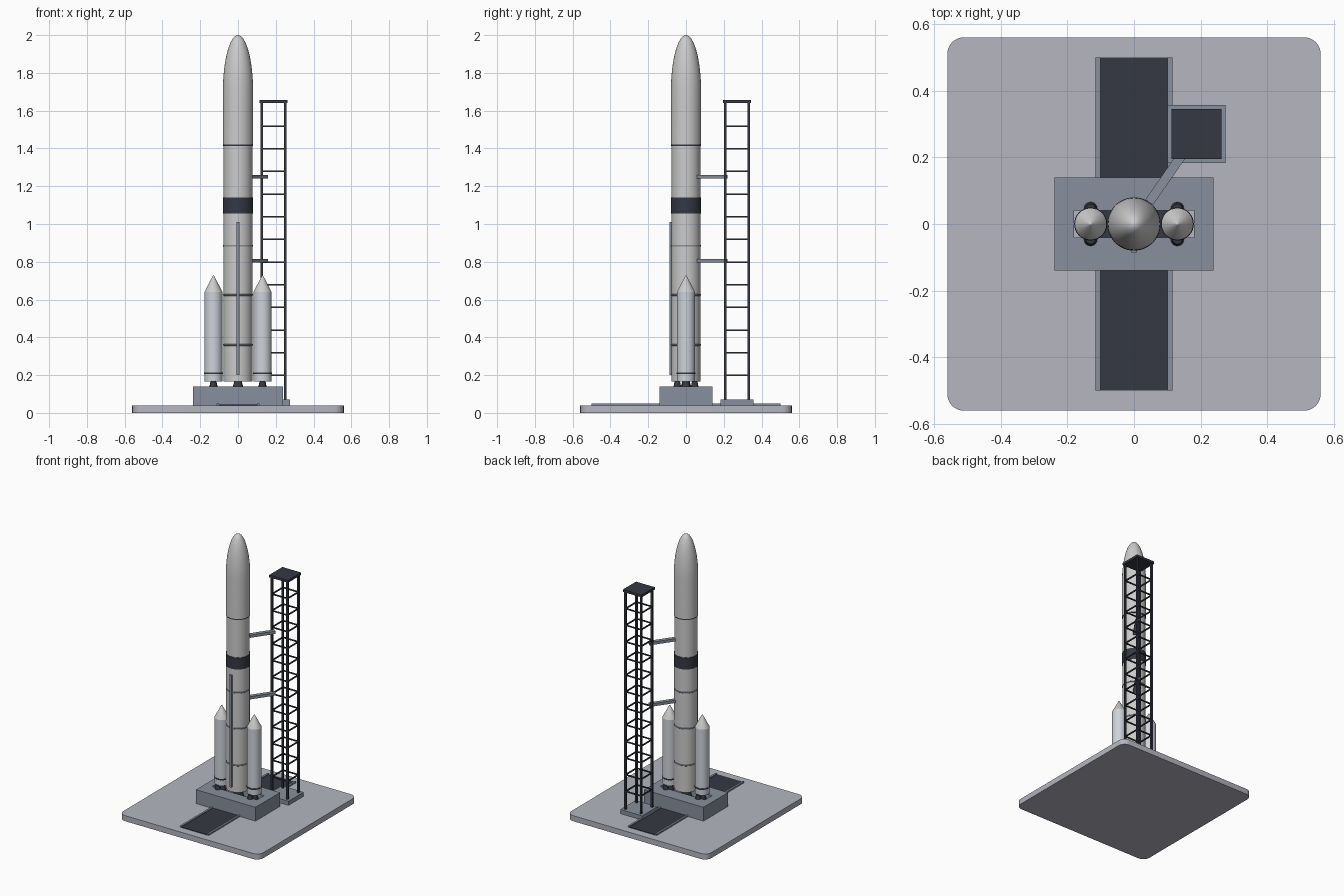
import bpy, bmesh, math
from mathutils import Vector

if "Cube" in bpy.data.objects:
    bpy.data.objects.remove(bpy.data.objects["Cube"])


def material(name, r, g, b):
    m = bpy.data.materials.new(name)
    m.diffuse_color = (r, g, b, 1)
    m.use_nodes = True
    m.node_tree.nodes["Principled BSDF"].inputs["Base Color"].default_value = m.diffuse_color
    return m


DARK = material("dark_steel", 0.035, 0.04, 0.055)
STEEL = material("blue_steel", 0.25, 0.28, 0.34)
CONCRETE = material("concrete", 0.46, 0.47, 0.53)
WHITE = material("white_paint", 0.8, 0.8, 0.79)
BOOST = material("booster_paint", 0.62, 0.65, 0.71)


def finish(bm, name, mat, smooth=False):
    bmesh.ops.recalc_face_normals(bm, faces=bm.faces)
    me = bpy.data.meshes.new(name)
    bm.to_mesh(me)
    bm.free()
    me.materials.append(mat)
    ob = bpy.data.objects.new(name, me)
    bpy.context.collection.objects.link(ob)
    if smooth:
        bpy.ops.object.select_all(action='DESELECT')
        ob.select_set(True)
        bpy.context.view_layer.objects.active = ob
        bpy.ops.object.shade_smooth_by_angle(angle=math.radians(35))
    return ob


def add_box(bm, x0, x1, y0, y1, z0, z1):
    vs = bmesh.ops.create_cube(bm, size=1)["verts"]
    for v in vs:
        v.co = Vector(((x0 + x1) / 2 + v.co.x * (x1 - x0),
                       (y0 + y1) / 2 + v.co.y * (y1 - y0),
                       (z0 + z1) / 2 + v.co.z * (z1 - z0)))


def boxes(name, mat, *dims):
    bm = bmesh.new()
    for d in dims:
        add_box(bm, *d)
    return finish(bm, name, mat)


def lathe(name, mat, profile, x=0, y=0, n=48):
    """Closed solid of revolution from (radius, z) points."""
    bm = bmesh.new()
    rings = []
    for r, z in profile:
        if r < 1e-5:
            rings.append([bm.verts.new((x, y, z))])
        else:
            rings.append([bm.verts.new((x + r * math.cos(2 * math.pi * i / n),
                                        y + r * math.sin(2 * math.pi * i / n), z)) for i in range(n)])
    for a, b in zip(rings, rings[1:]):
        for i in range(n):
            j = (i + 1) % n
            if len(b) == 1:
                bm.faces.new((a[i], a[j], b[0]))
            else:
                bm.faces.new((a[i], a[j], b[j], b[i]))
    for ring in (rings[0], rings[-1]):
        if len(ring) > 1:
            bm.faces.new(ring)
    return finish(bm, name, mat, True)


def nozzle(name, x, r):
    lathe(name, DARK, [(r, 0.10), (r * 0.85, 0.125), (r * 0.6, 0.15), (r * 0.45, 0.175)], x, n=24)


# Ground pad with rounded corners
bm = bmesh.new()
add_box(bm, -0.56, 0.56, -0.56, 0.56, 0, 0.04)
upright = [e for e in bm.edges if abs(e.verts[0].co.z - e.verts[1].co.z) > 0.01]
bmesh.ops.bevel(bm, geom=upright, offset=0.05, segments=6, profile=0.5, affect='EDGES')
finish(bm, "ground_pad", CONCRETE, True)

# Flame trench and its kerbs
boxes("flame_trench", DARK, (-0.102, 0.102, -0.5, 0.5, 0.035, 0.044))
boxes("trench_kerbs", STEEL, *[(s * 0.108 - 0.007, s * 0.108 + 0.007, -0.5, 0.5, 0.035, 0.05) for s in (-1, 1)])

# Launch table, open in the middle
boxes("launch_table", STEEL,
      (-0.238, 0.238, -0.14, -0.04, 0.04, 0.14), (-0.238, 0.238, 0.04, 0.14, 0.04, 0.14),
      (-0.238, -0.18, -0.04, 0.04, 0.04, 0.14), (0.18, 0.238, -0.04, 0.04, 0.04, 0.14))

# Core stage, interstage, upper stage
lathe("core_stage", WHITE, [(0.077, 0.165), (0.077, 1.06)])
lathe("interstage", DARK, [(0.08, 1.055), (0.08, 1.14)])
lathe("upper_stage", WHITE, [(0.076, 1.14), (0.076, 1.42)])
lathe("fairing_joint", DARK, [(0.079, 1.412), (0.079, 1.42)])
for i, z in enumerate((0.36, 0.625, 0.885)):
    lathe(f"core_ring_{i + 1}", STEEL, [(0.077, z - 0.005), (0.0795, z - 0.003), (0.0795, z + 0.003), (0.077, z + 0.005)])

# Payload fairing with elliptical nose
nose = [(0.08 * math.cos(t), 1.70 + 0.30 * math.sin(t)) for t in [math.pi / 2 * i / 16 for i in range(16)]]
lathe("payload_fairing", WHITE, [(0.08, 1.42)] + nose + [(0, 2.0)])

# Cable raceway and core engine
boxes("cable_raceway", STEEL, (-0.008, 0.008, -0.087, -0.07, 0.2, 1.01))
nozzle("core_nozzle", 0, 0.04)

# Side boosters with nozzles, rings and hold-down posts
for side, s in (("left", -1), ("right", 1)):
    x = 0.13 * s
    lathe(f"{side}_booster", BOOST, [(0.048, 0.165), (0.048, 0.64)], x, n=32)
    lathe(f"{side}_booster_nose", WHITE, [(0.048, 0.64), (0.004, 0.725), (0, 0.728)], x, n=32)
    lathe(f"{side}_booster_ring", DARK, [(0.048, 0.205), (0.0495, 0.206), (0.0495, 0.214), (0.048, 0.215)], x, n=32)
    nozzle(f"{side}_booster_nozzle", x, 0.032)
    for end, t in (("front", -1), ("back", 1)):
        lathe(f"{side}_{end}_hold_down", DARK, [(0.02, 0.14), (0.014, 0.168)], x, 0.046 * t, n=16)

# Service tower: foot, posts, rungs and roof
TX, TY, H = 0.188, 0.27, 0.062
boxes("tower_foot", STEEL, (TX - 0.087, TX + 0.087, TY - 0.087, TY + 0.087, 0.04, 0.07))
w = 0.0065
boxes("tower_posts", DARK, *[(TX + a * H - w, TX + a * H + w, TY + b * H - w, TY + b * H + w, 0.07, 1.645)
                             for a in (-1, 1) for b in (-1, 1)])
rungs, w = [], 0.004
for i in range(12):
    z = 0.198 + 0.12 * i
    for s in (-1, 1):
        rungs.append((TX - H, TX + H, TY + s * H - w, TY + s * H + w, z - w, z + w))
        rungs.append((TX + s * H - w, TX + s * H + w, TY - H, TY + H, z - w, z + w))
boxes("tower_rungs", DARK, *rungs)
boxes("tower_roof", DARK, (TX - 0.075, TX + 0.075, TY - 0.075, TY + 0.075, 1.64, 1.657))

# Service arms from tower to rocket
for name, z in (("lower_service_arm", 0.805), ("upper_service_arm", 1.25)):
    arm = boxes(name, STEEL, (0.08, 0.258, -0.014, 0.014, -0.01, 0.01))
    arm.location.z = z
    arm.rotation_euler.z = math.atan2(TY, TX)
